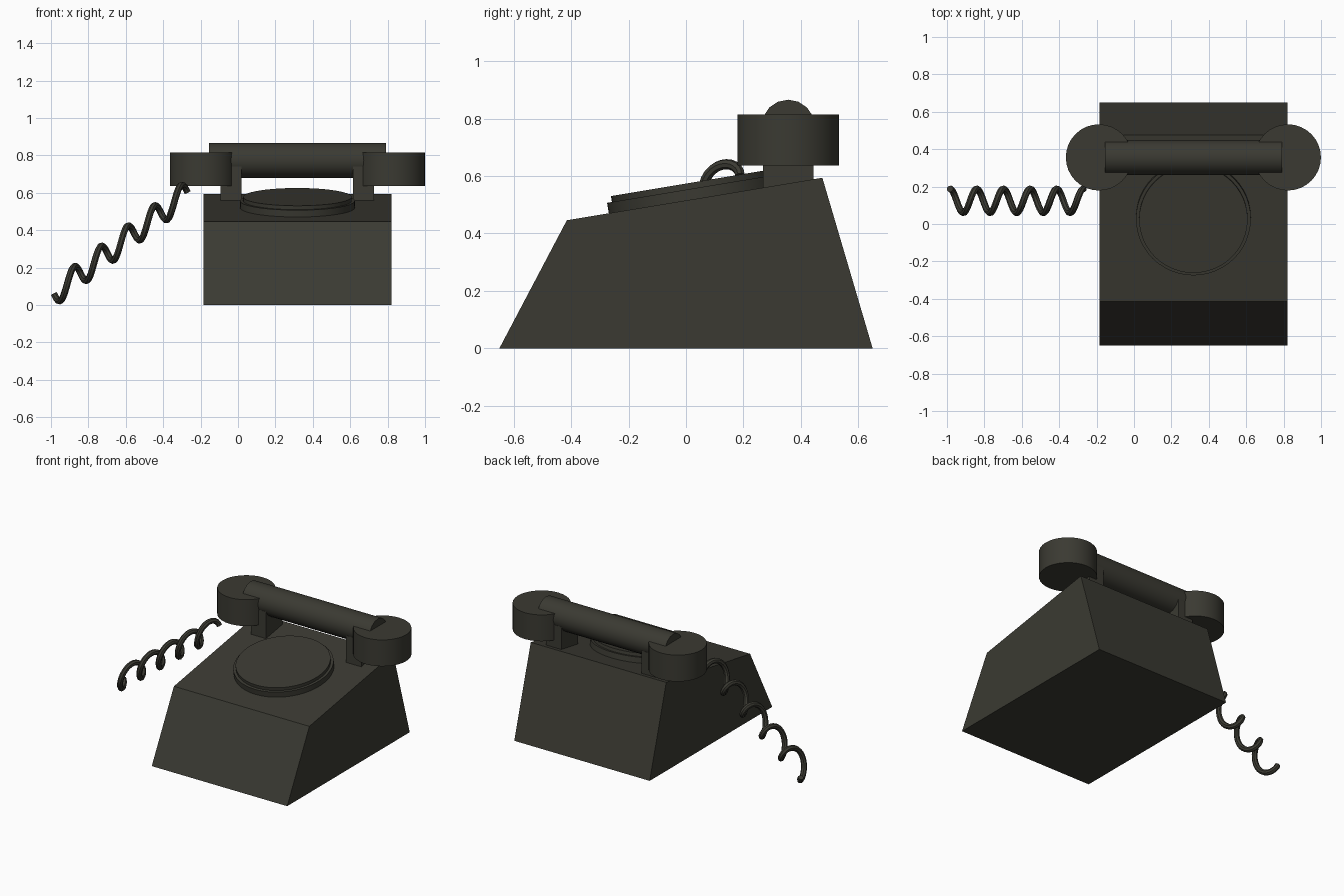
import bpy, bmesh, math
from mathutils import Matrix, Vector

if "Cube" in bpy.data.objects:
    bpy.data.objects.remove(bpy.data.objects["Cube"])

CX = 0.3175            # centre of the telephone in x
HALF = 0.503           # half width of the body
HAND_Y = 0.356         # handset axis in y
SLOPE = math.atan2(0.148, 0.89)

mat = bpy.data.materials.new("charcoal_black")
mat.diffuse_color = (0.043, 0.042, 0.032, 1)
mat.use_nodes = True
mat.node_tree.nodes["Principled BSDF"].inputs["Base Color"].default_value = mat.diffuse_color


def finish(obj, smooth=True):
    obj.data.materials.append(mat)
    if smooth:
        bpy.ops.object.select_all(action='DESELECT')
        obj.select_set(True)
        bpy.context.view_layer.objects.active = obj
        bpy.ops.object.shade_smooth_by_angle(angle=math.radians(35))
    return obj


def mesh_object(name, bm, smooth=True):
    bmesh.ops.recalc_face_normals(bm, faces=bm.faces)
    me = bpy.data.meshes.new(name)
    bm.to_mesh(me)
    bm.free()
    obj = bpy.data.objects.new(name, me)
    bpy.context.collection.objects.link(obj)
    return finish(obj, smooth)


def cylinder(name, centre, radius, depth, sides, rot=Matrix()):
    bm = bmesh.new()
    bmesh.ops.create_cone(bm, cap_ends=True, segments=sides, radius1=radius,
                          radius2=radius, depth=depth,
                          matrix=Matrix.Translation(centre) @ rot)
    return mesh_object(name, bm)


def box(name, centre, size):
    bm = bmesh.new()
    bmesh.ops.create_cube(bm, size=1, matrix=Matrix.Translation(centre)
                          @ Matrix.Diagonal((*size, 1)))
    return mesh_object(name, bm, False)


# Body: side profile extruded across x
bm = bmesh.new()
profile = [(-0.65, 0), (-0.415, 0.446), (0.475, 0.594), (0.65, 0)]
side = bm.faces.new([bm.verts.new((CX - HALF, y, z)) for y, z in profile])
ext = bmesh.ops.extrude_face_region(bm, geom=[side], use_keep_orig=True)
bmesh.ops.translate(bm, vec=(2 * HALF, 0, 0),
                    verts=[v for v in ext["geom"] if isinstance(v, bmesh.types.BMVert)])
mesh_object("body", bm, False)

# Dial: two stacked discs lying on the sloping top
tilt = Matrix.Rotation(SLOPE, 4, 'X')
normal = tilt @ Vector((0, 0, 1))
base = Vector((CX, 0.034, 0.446 + 0.449 * math.tan(SLOPE)))
for name, radius, top in (("dial_base", 0.307, 0.037), ("dial_plate", 0.29, 0.058)):
    depth = top + 0.02
    cylinder(name, base + normal * (top - depth / 2), radius, depth, 48, tilt)

# Cradle posts and handset cups, mirrored left and right
for label, s in (("left", -1), ("right", 1)):
    box("cradle_post_" + label, (CX + s * 0.354, HAND_Y, 0.64), (0.112, 0.175, 0.2))
    cylinder("handset_cup_" + label, (CX + s * 0.505, HAND_Y, 0.726), 0.177, 0.177, 32)

# Handset grip
cylinder("handset_grip", (CX, HAND_Y, 0.773), 0.093, 0.945, 16,
         Matrix.Rotation(math.pi / 2, 4, 'Y'))

# Coiled cord: helix swept with a round section
TURNS, STEPS, R = 5, 24, 0.064
curve = bpy.data.curves.new("coiled_cord", 'CURVE')
curve.dimensions = '3D'
curve.bevel_depth = 0.018
curve.bevel_resolution = 2
curve.use_fill_caps = True
spline = curve.splines.new('POLY')
n = TURNS * STEPS
spline.points.add(n)
for i, p in enumerate(spline.points):
    t = i / n
    a = 2 * math.pi * TURNS * t
    p.co = (-0.984 + 0.714 * t, 0.124 + R * math.cos(a),
            0.06 + 0.542 * t - R * math.sin(a), 1)
tmp = bpy.data.objects.new("cord_path", curve)
bpy.context.collection.objects.link(tmp)
me = bpy.data.meshes.new_from_object(tmp.evaluated_get(bpy.context.evaluated_depsgraph_get()))
bpy.data.objects.remove(tmp)
me.materials.clear()
cord = bpy.data.objects.new("coiled_cord", me)
bpy.context.collection.objects.link(cord)
finish(cord)
